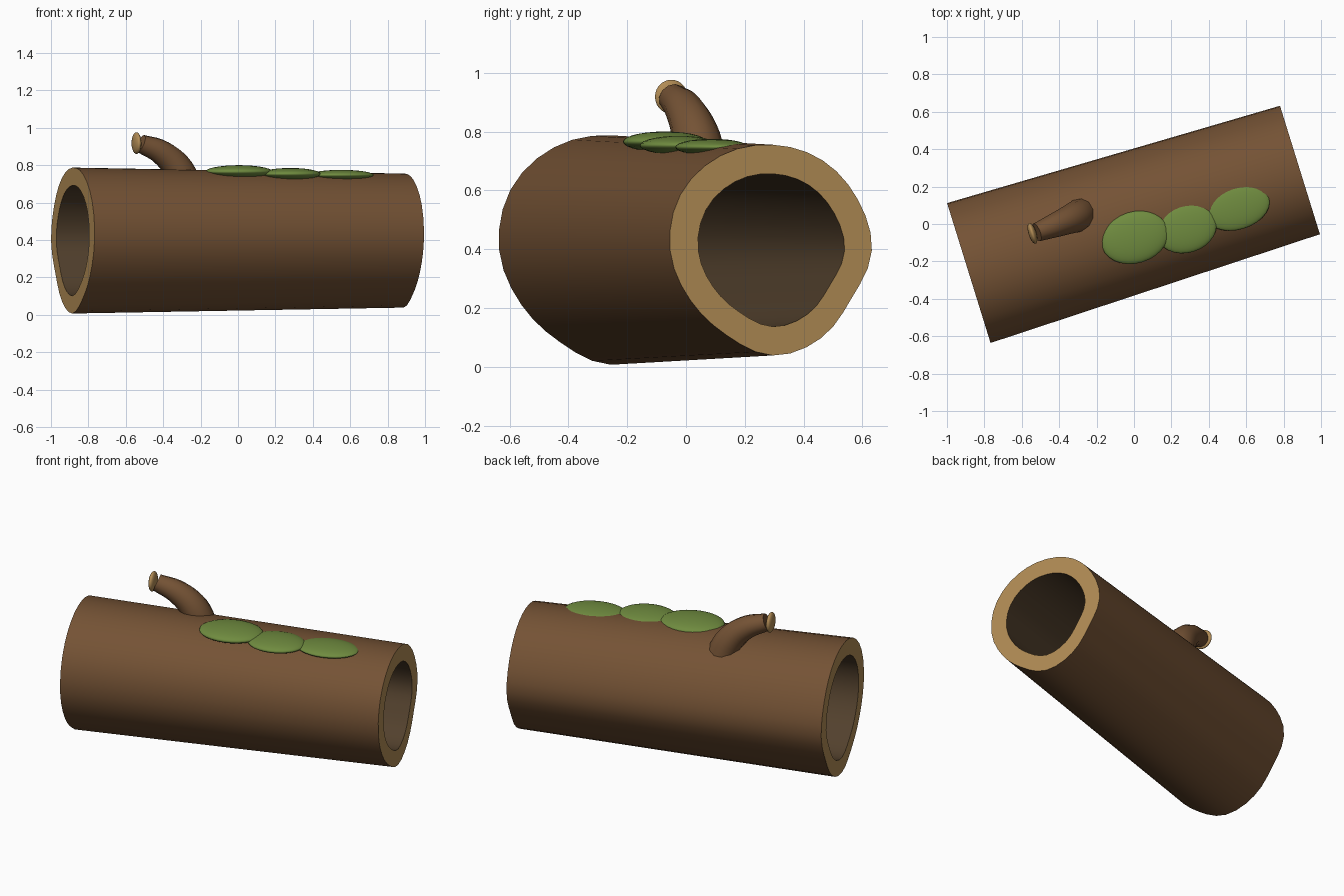
import bpy, bmesh, math
from mathutils import Vector

if "Cube" in bpy.data.objects:
    bpy.data.objects.remove(bpy.data.objects["Cube"])

YAW = math.radians(17.26)
AXIS = Vector((math.cos(YAW), math.sin(YAW), 0))
SIDE = Vector((-math.sin(YAW), math.cos(YAW), 0))
UP = Vector((0, 0, 1))


def material(name, rgb):
    m = bpy.data.materials.new(name)
    m.diffuse_color = (*rgb, 1)
    m.use_nodes = True
    m.node_tree.nodes["Principled BSDF"].inputs["Base Color"].default_value = m.diffuse_color
    return m


BARK = material("bark", (0.175, 0.085, 0.035))
WOOD = material("cut_wood", (0.44, 0.26, 0.09))
INNER = material("dark_inner_wood", (0.085, 0.052, 0.026))
MOSS = material("moss", (0.16, 0.26, 0.05))

# Irregular log outline: relative radius every 30 degrees
OUTLINE = [0.98, 0.97, 0.985, 1.0, 1.035, 1.055, 1.015, 0.94, 0.92, 0.99, 0.955, 0.90]


def outline(t):
    i, f = int(t * 12), t * 12 - int(t * 12)
    a, b, c, d = (OUTLINE[(i + k) % 12] for k in (-1, 0, 1, 2))
    return b + 0.5 * f * (c - a + f * (2 * a - 5 * b + 4 * c - d + f * (3 * (b - c) + d - a)))


def shade(ob, angle):
    bpy.ops.object.select_all(action='DESELECT')
    ob.select_set(True)
    bpy.context.view_layer.objects.active = ob
    bpy.ops.object.shade_smooth_by_angle(angle=math.radians(angle))


# Hollow tapered log: loops run outer left, outer right, inner right, inner left
SEG = 36
bm = bmesh.new()
loops = []
for along, radius in ((-0.927, 0.392), (0.927, 0.36), (0.927, 0.261), (-0.927, 0.297)):
    centre = AXIS * along + Vector((0, 0.02, 0.395))
    ring = []
    for s in range(SEG):
        a = math.tau * s / SEG
        r = radius * outline(s / SEG)
        ring.append(bm.verts.new(centre + SIDE * r * math.cos(a) + UP * r * math.sin(a)))
    loops.append(ring)
for k, slot in enumerate((0, 1, 2, 1)):
    p, q = loops[k], loops[(k + 1) % 4]
    for s in range(SEG):
        n = (s + 1) % SEG
        bm.faces.new((p[s], p[n], q[n], q[s])).material_index = slot
bmesh.ops.recalc_face_normals(bm, faces=bm.faces)
me = bpy.data.meshes.new("hollow_log")
bm.to_mesh(me)
bm.free()
for m in (BARK, WOOD, INNER):
    me.materials.append(m)
log = bpy.data.objects.new("hollow_log", me)
bpy.context.collection.objects.link(log)
shade(log, 40)

# Bent branch stub
cu = bpy.data.curves.new("branch_stub", 'CURVE')
cu.dimensions = '3D'
cu.bevel_depth = 1
cu.bevel_resolution = 4
cu.resolution_u = 5
cu.use_fill_caps = True
sp = cu.splines.new('BEZIER')
path = [(-0.275, 0.055, 0.66, 0.09), (-0.318, 0.035, 0.775, 0.083),
        (-0.405, 0.0, 0.865, 0.068), (-0.52, -0.045, 0.915, 0.05)]
sp.bezier_points.add(len(path) - 1)
for pt, (x, y, z, r) in zip(sp.bezier_points, path):
    pt.co = (x, y, z)
    pt.radius = r
    pt.handle_left_type = pt.handle_right_type = 'AUTO'
cu.materials.append(BARK)
stub = bpy.data.objects.new("branch_stub", cu)
bpy.context.collection.objects.link(stub)
bpy.ops.object.select_all(action='DESELECT')
stub.select_set(True)
bpy.context.view_layer.objects.active = stub
bpy.ops.object.convert(target='MESH')
shade(bpy.context.object, 50)


def ellipsoid(name, loc, size, mat):
    bpy.ops.mesh.primitive_uv_sphere_add(segments=28, ring_count=14, location=loc,
                                         rotation=(0, 0, YAW))
    ob = bpy.context.object
    ob.name = name
    ob.scale = size
    ob.data.materials.append(mat)
    shade(ob, 60)


# Pale cut end of the branch
ellipsoid("branch_cut_end", (-0.543, -0.05, 0.918), (0.021, 0.058, 0.058), WOOD)

# Moss patches along the top
for i, (loc, size) in enumerate([
        ((0.005, -0.072, 0.765), (0.183, 0.138, 0.035)),
        ((0.28, -0.024, 0.753), (0.165, 0.13, 0.032)),
        ((0.552, 0.088, 0.747), (0.178, 0.118, 0.028))]):
    ellipsoid(f"moss_patch_{i + 1}", loc, size, MOSS)
